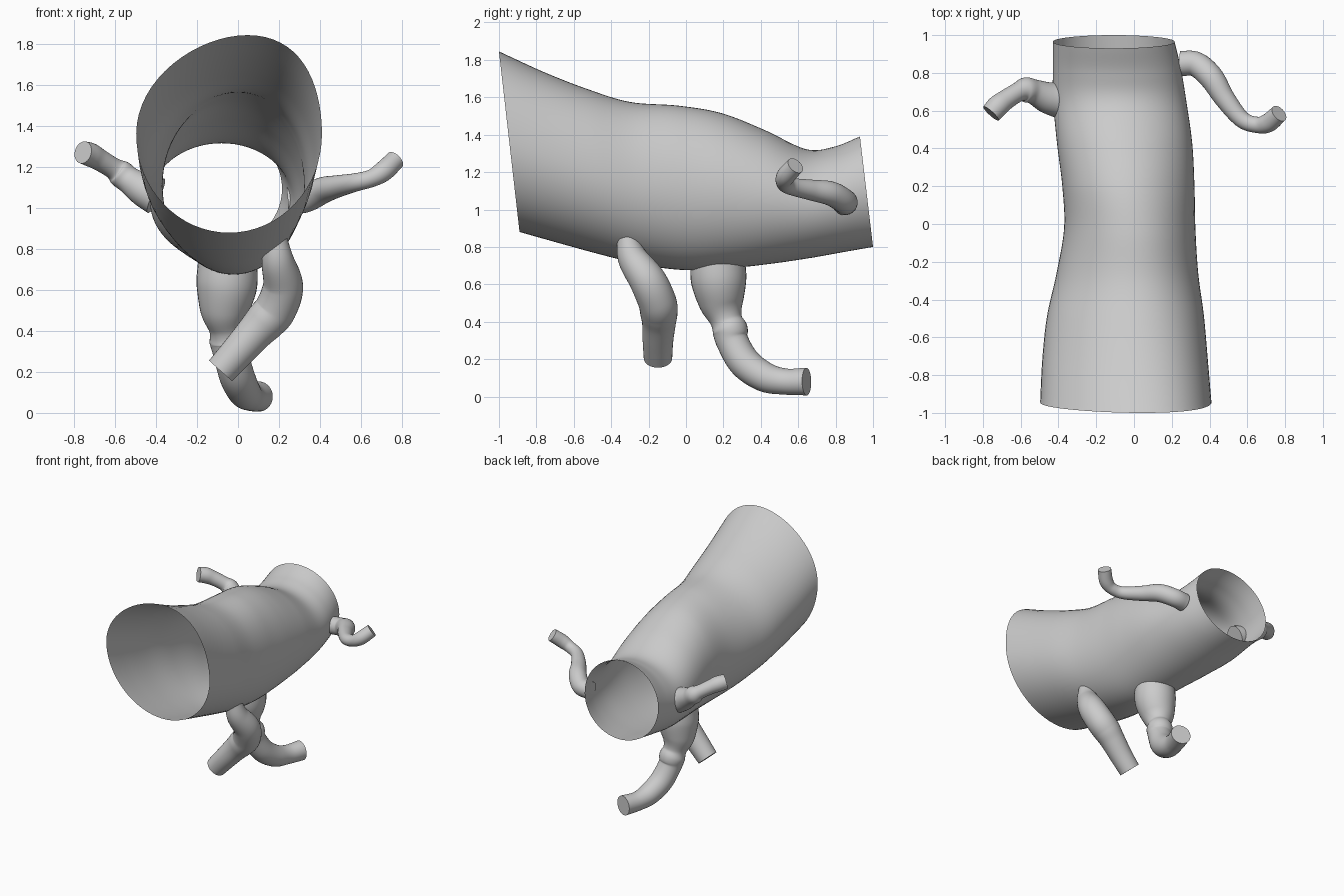
import bpy
import math
from mathutils import Vector

if "Cube" in bpy.data.objects:
    bpy.data.objects.remove(bpy.data.objects["Cube"])


def spline(points, steps):
    """Catmull-Rom interpolation of equal-length tuples."""
    pts = [Vector(p) for p in points]
    pts = [2 * pts[0] - pts[1]] + pts + [2 * pts[-1] - pts[-2]]
    out = []
    for i in range(1, len(pts) - 2):
        a, b, c, d = pts[i - 1:i + 3]
        for k in range(steps):
            t = k / steps
            out.append(0.5 * (2 * b + (c - a) * t + (2 * a - 5 * b + 4 * c - d) * t ** 2
                              + (3 * b - a - 3 * c + d) * t ** 3))
    return out + [pts[-2]]


def loft(name, rings, caps):
    """Skin a list of equal-sized rings, optionally closing both ends."""
    n = len(rings[0])
    faces = [(r * n + i, r * n + (i + 1) % n, (r + 1) * n + (i + 1) % n, (r + 1) * n + i)
             for r in range(len(rings) - 1) for i in range(n)]
    if caps:
        last = (len(rings) - 1) * n
        faces += [tuple(reversed(range(n))), tuple(range(last, last + n))]
    mesh = bpy.data.meshes.new(name)
    mesh.from_pydata([p for ring in rings for p in ring], [], faces)
    obj = bpy.data.objects.new(name, mesh)
    bpy.context.collection.objects.link(obj)
    bpy.context.view_layer.objects.active = obj
    obj.select_set(True)
    bpy.ops.object.shade_smooth_by_angle(angle=math.radians(40))
    obj.select_set(False)
    return obj


def branch(name, path, sides=32, steps=8):
    """Capped tube along a path of (x, y, z, radius)."""
    pts = spline(path, steps)
    centres = [p.to_3d() for p in pts]
    tangents = [(centres[min(i + 1, len(pts) - 1)] - centres[max(i - 1, 0)]).normalized()
                for i in range(len(pts))]
    u = tangents[0].orthogonal().normalized()
    rings = []
    for p, c, t in zip(pts, centres, tangents):
        u = (u - t * u.dot(t)).normalized()
        v = t.cross(u)
        rings.append([c + p[3] * (u * math.cos(a) + v * math.sin(a))
                      for a in (math.tau * i / sides for i in range(sides))])
    return loft(name, rings, True)


# Open main tube, front to back: top edge (y, z), bottom edge (y, z), side edges (left x, right x)
top = [(-1, 1.845), (-.76, 1.735), (-.53, 1.645), (-.3, 1.575), (-.04, 1.555),
       (.19, 1.515), (.42, 1.425), (.64, 1.323), (.79, 1.335), (.93, 1.39)]
bottom = [(-.89, .88), (-.66, .815), (-.44, .755), (-.22, .702), (0, .676),
          (.22, .685), (.44, .708), (.66, .74), (.84, .772), (1.0, .80)]
sides = [(-.497, .41), (-.485, .39), (-.46, .37), (-.41, .34), (-.37, .325),
         (-.38, .32), (-.408, .308), (-.428, .277), (-.43, .25), (-.43, .215)]
tops, bottoms, widths = (spline([p + (0,) for p in row], 8) for row in (top, bottom, sides))
rings = []
for k, (t, b, w) in enumerate(zip(tops, bottoms, widths)):
    lean = .09 * max(0, 1 - k / 40)      # upper half leans right near the front
    mid = Vector(((w[0] + w[1]) / 2, (t[0] + b[0]) / 2, (t[1] + b[1]) / 2))
    up = Vector((0, (t[0] - b[0]) / 2, (t[1] - b[1]) / 2))
    half = (w[1] - w[0]) / 2
    rings.append([mid + up * math.sin(a)
                  + Vector((half * math.cos(a) + lean * max(0, math.sin(a)) ** 2, 0, 0))
                  for a in (math.tau * i / 64 for i in range(64))])
loft("main_tube", rings, False)

# Side branches
branch("right_branch", [(.245, .85, 1.035, .066), (.33, .845, 1.045, .066), (.41, .775, 1.085, .065),
                        (.48, .665, 1.105, .055), (.57, .555, 1.125, .045), (.65, .525, 1.145, .043),
                        (.71, .535, 1.18, .05), (.768, .585, 1.235, .048)])
branch("left_branch", [(-.40, .655, 1.06, .093), (-.46, .67, 1.09, .083), (-.53, .70, 1.135, .066),
                       (-.575, .71, 1.17, .066), (-.61, .70, 1.195, .052), (-.675, .66, 1.235, .053),
                       (-.72, .625, 1.26, .058), (-.757, .585, 1.272, .055)])

# Lower branches
branch("front_lower_branch", [(.185, -.315, .85, .055), (.195, -.285, .74, .08), (.22, -.205, .62, .098),
                              (.185, -.155, .51, .102), (.135, -.145, .45, .1), (.08, -.145, .39, .09),
                              (0, -.15, .30, .082), (-.085, -.15, .205, .076)])
branch("rear_lower_branch", [(-.05, .17, .74, .145), (-.055, .175, .62, .148), (-.065, .19, .5, .12),
                             (-.055, .215, .41, .086), (-.045, .235, .355, .095), (-.035, .25, .29, .086),
                             (-.005, .315, .18, .086), (.03, .42, .105, .08), (.06, .53, .08, .07),
                             (.1, .645, .08, .074)])
